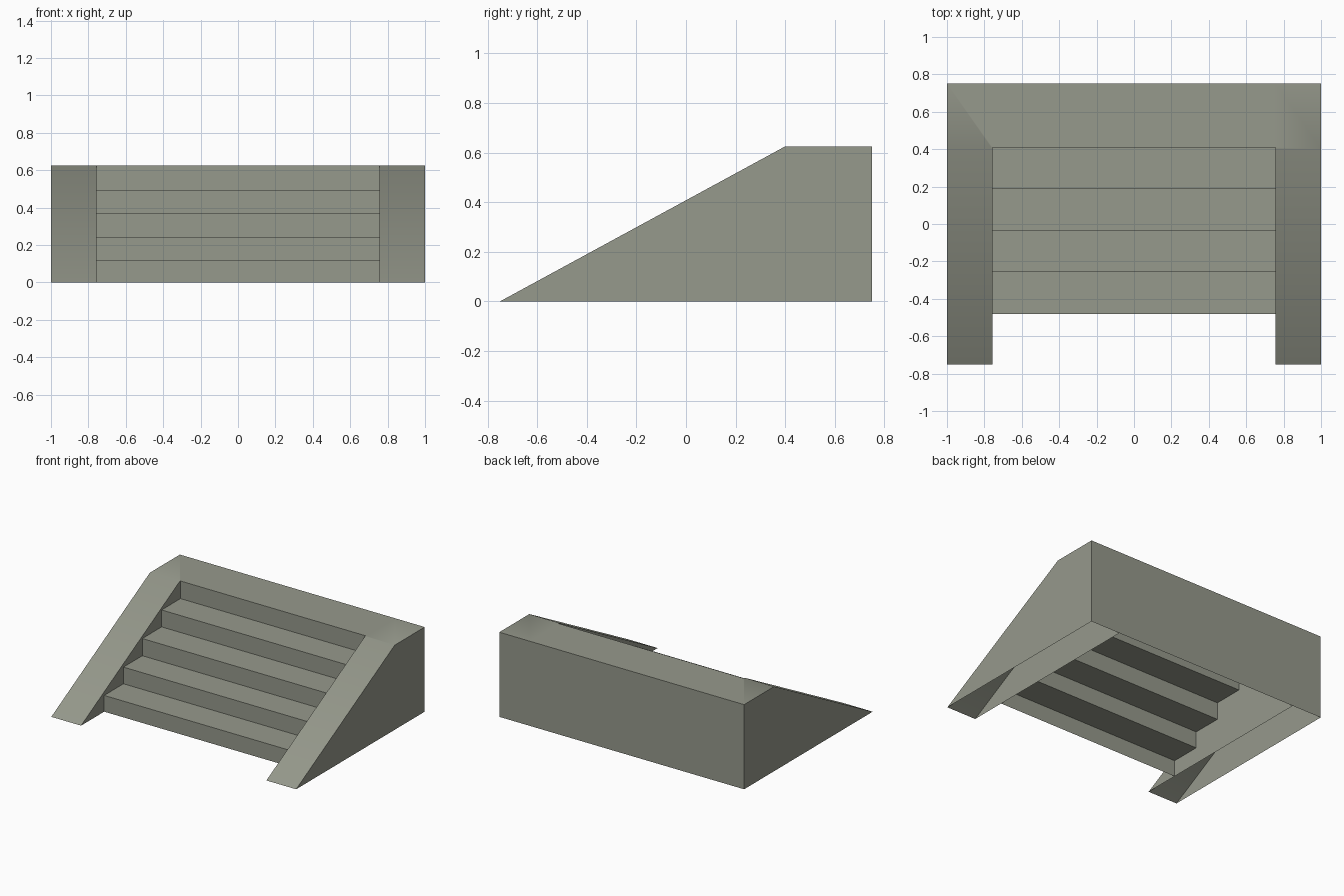
import bpy
import bmesh
from math import radians

cube = bpy.data.objects.get("Cube")
if cube:
    bpy.data.objects.remove(cube, do_unlink=True)

# Main dimensions
HALF, INNER = 1.0, 0.757
FRONT, CREST, BACK, TOP = -0.75, 0.40, 0.75, 0.625
RISER_Y = [-0.48, -0.255, -0.035, 0.19, 0.41]
TREAD_Z = [0.12, 0.243, 0.37, 0.495, TOP]

stone = bpy.data.materials.new("grey_green_stone")
stone.use_nodes = True
colour = (0.305, 0.319, 0.262, 1)
stone.diffuse_color = colour
stone.node_tree.nodes["Principled BSDF"].inputs["Base Color"].default_value = colour


def sheet(name, polygons, smooth=False):
    """Thin surface made from polygons, welded where they meet."""
    bm = bmesh.new()
    for points in polygons:
        bm.faces.new([bm.verts.new(p) for p in points])
    bmesh.ops.remove_doubles(bm, verts=bm.verts, dist=0.0005)
    mesh = bpy.data.meshes.new(name)
    bm.to_mesh(mesh)
    bm.free()
    mesh.materials.append(stone)
    obj = bpy.data.objects.new(name, mesh)
    bpy.context.collection.objects.link(obj)
    if smooth:
        bpy.ops.object.select_all(action="DESELECT")
        obj.select_set(True)
        bpy.context.view_layer.objects.active = obj
        bpy.ops.object.shade_smooth_by_angle(angle=radians(30))
    return obj


# Sloping side walls, hollow and open underneath
side = [(FRONT, 0), (BACK, 0), (BACK, TOP), (CREST, TOP)]
for label, s in (("left", 1), ("right", -1)):
    for part, x, facing in (("outer", HALF, s), ("inner", INNER, -s)):
        outline = side if facing > 0 else side[::-1]
        sheet(f"{label}_{part}_wall", [[(s * x, y, z) for y, z in outline]])

# Sloping caps and top landing as one continuous skin
deck_y = RISER_Y[-1]
cap = [[(-INNER, deck_y, TOP), (INNER, deck_y, TOP),
        (INNER, BACK, TOP), (-INNER, BACK, TOP)]]
for s in (1, -1):
    a, b = s * INNER, s * HALF
    slope = [(a, FRONT, 0), (b, FRONT, 0), (b, CREST, TOP), (a, CREST, TOP)]
    flat = [(a, CREST, TOP), (b, CREST, TOP), (b, BACK, TOP),
            (a, BACK, TOP), (a, deck_y, TOP)]
    cap += [slope[::s], flat[::s]]
sheet("caps_and_landing", cap, smooth=True)

# Stair flight: alternating risers and treads
profile, z = [], 0
for y, top in zip(RISER_Y, TREAD_Z):
    profile += [(y, z), (y, top)]
    z = top
sheet("steps", [[(-INNER, *p), (INNER, *p), (INNER, *q), (-INNER, *q)]
                for p, q in zip(profile, profile[1:])])

# Back wall
sheet("back_wall", [[(HALF, BACK, 0), (-HALF, BACK, 0),
                     (-HALF, BACK, TOP), (HALF, BACK, TOP)]])
